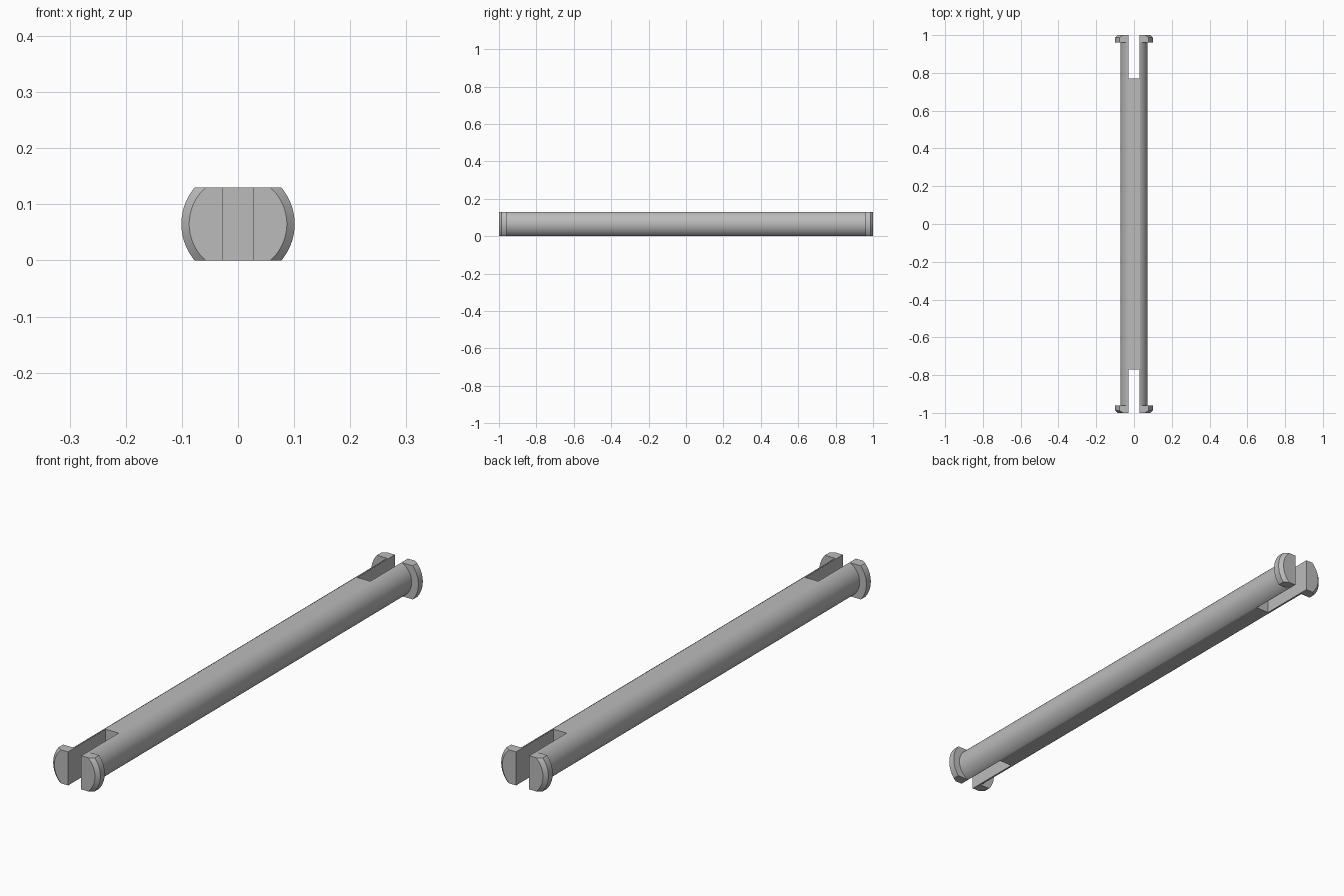
import bpy, bmesh, math
from mathutils import Matrix, Vector

old = bpy.data.objects.get("Cube")
if old:
    bpy.data.objects.remove(old, do_unlink=True)

HEIGHT = 0.13
ROD_R, COLLAR_R, RIM_R = 0.072, 0.101, 0.087
COLLAR_Y, CHAMFER_Y, SLOT_Y = 0.96, 0.987, 0.77
SLOT_HALF = 0.028
SEGMENTS = 72

grey = bpy.data.materials.new("plain grey")
grey.use_nodes = True
colour = (0.5, 0.5, 0.5, 1)
grey.diffuse_color = colour
grey.node_tree.nodes["Principled BSDF"].inputs["Base Color"].default_value = colour


def cutter(name, size, centre):
    """Hidden box used to carve the pin."""
    bpy.ops.mesh.primitive_cube_add(size=1, location=centre)
    box = bpy.context.object
    box.name = name
    box.scale = size
    box.hide_render = True
    return box


# Pin with a chamfered collar at each end, turned around the y axis
half = [(ROD_R, COLLAR_Y), (COLLAR_R, COLLAR_Y), (COLLAR_R, CHAMFER_Y), (RIM_R, 1)]
profile = [(r, -y) for r, y in reversed(half)] + half
bm = bmesh.new()
rings = []
for r, y in profile:
    angles = [2 * math.pi * (i + 0.5) / SEGMENTS for i in range(SEGMENTS)]
    rings.append([bm.verts.new((r * math.cos(a), y, r * math.sin(a) + HEIGHT / 2))
                  for a in angles])
for a, b in zip(rings, rings[1:]):
    for i in range(SEGMENTS):
        j = (i + 1) % SEGMENTS
        bm.faces.new((a[i], a[j], b[j], b[i]))
bm.faces.new(rings[0])
bm.faces.new(rings[-1])

# Flats along the top and the bottom
for z, side in ((0, -1), (HEIGHT, 1)):
    cut = bmesh.ops.bisect_plane(bm, geom=bm.verts[:] + bm.edges[:] + bm.faces[:],
                                 plane_co=(0, 0, z), plane_no=(0, 0, side),
                                 clear_outer=True)
    edges = [e for e in cut["geom_cut"] if isinstance(e, bmesh.types.BMEdge)]
    bmesh.ops.contextual_create(bm, geom=edges)
bmesh.ops.recalc_face_normals(bm, faces=bm.faces[:])
mesh = bpy.data.meshes.new("slotted_pin")
bm.to_mesh(mesh)
bm.free()
mesh.materials.append(grey)
pin = bpy.data.objects.new("slotted_pin", mesh)
bpy.context.collection.objects.link(pin)

# Open slot through each end
for name, side in (("front_slot", -1), ("back_slot", 1)):
    box = cutter(name, (2 * SLOT_HALF, 0.5, 0.4), (0, side * (SLOT_Y + 0.25), HEIGHT / 2))
    bpy.ops.object.select_all(action="DESELECT")
    pin.select_set(True)
    bpy.context.view_layer.objects.active = pin
    mod = pin.modifiers.new(name, "BOOLEAN")
    mod.operation = "DIFFERENCE"
    mod.solver = "EXACT"
    mod.object = box
    bpy.ops.object.modifier_apply(modifier=mod.name)
    bpy.data.objects.remove(box, do_unlink=True)

bpy.ops.object.shade_smooth_by_angle(angle=math.radians(15))
